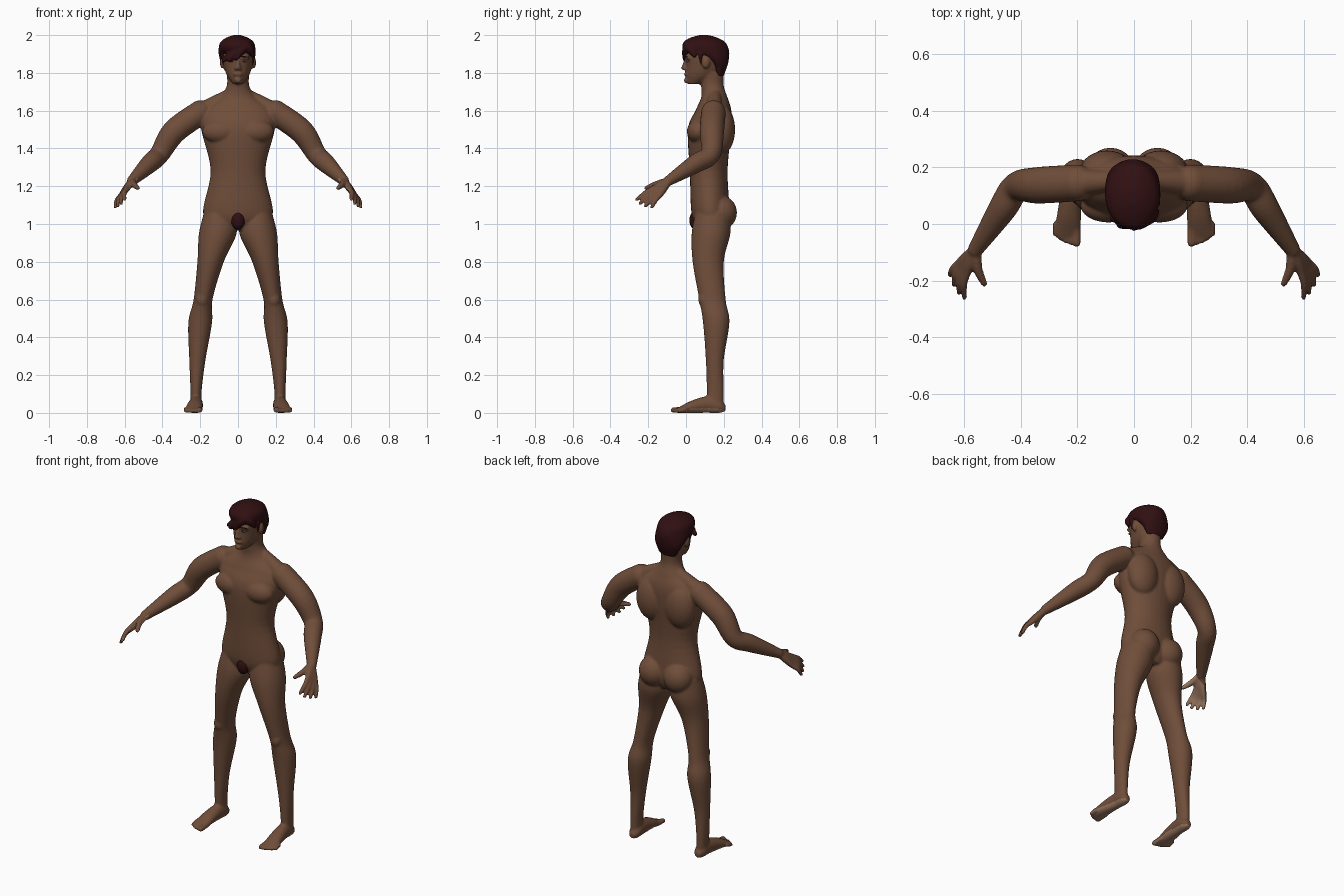
import bpy, bmesh, math
from mathutils import Vector, Matrix

if "Cube" in bpy.data.objects:
    bpy.data.objects.remove(bpy.data.objects["Cube"])


def material(name, rgb):
    mat = bpy.data.materials.new(name)
    mat.use_nodes = True
    mat.diffuse_color = (*rgb, 1)
    shader = mat.node_tree.nodes["Principled BSDF"]
    shader.inputs["Base Color"].default_value = (*rgb, 1)
    shader.inputs["Roughness"].default_value = 0.7
    return mat


skin = material("brown skin", (0.16, 0.075, 0.042))
pale_skin = material("pale palm skin", (0.33, 0.19, 0.12))
dark_hair = material("dark hair", (0.03, 0.005, 0.006))
eye_white = material("dull eye white", (0.25, 0.2, 0.17))


def smooth_rows(rows, steps=6):
    """Pass a Catmull-Rom curve through rows of numbers."""
    rows = [Vector(row) for row in rows]
    last = len(rows) - 1
    result = []
    for i in range(last):
        before, start, end, after = (rows[max(0, min(last, i + k))] for k in (-1, 0, 1, 2))
        leave, arrive = (end - before) / 2, (after - start) / 2
        for step in range(steps):
            t = step / steps
            blend = t * t * (3 - 2 * t)
            result.append(start.lerp(end, blend) + leave * t * (1 - t) ** 2 - arrive * t * t * (1 - t))
    return result + [rows[last]]


def circle(count):
    return [(math.cos(math.tau * i / count), math.sin(math.tau * i / count)) for i in range(count)]


def skin_rings(bm, rings):
    loops = [[bm.verts.new(point) for point in ring] for ring in rings]
    count = len(loops[0])
    for lower, upper in zip(loops, loops[1:]):
        for i in range(count):
            j = (i + 1) % count
            bm.faces.new((lower[i], lower[j], upper[j], upper[i]))
    bm.faces.new(loops[0][::-1])
    bm.faces.new(loops[-1])


def loft(bm, rows, along_y=False):
    """Oval sections; rows hold position, centre x, half width, low edge, high edge."""
    rings = []
    for position, centre, half, low, high in smooth_rows(rows):
        ring = []
        for across, up in circle(32):
            x = centre + half * across
            other = (low + high) / 2 + (high - low) / 2 * up
            ring.append((x, position, other) if along_y else (x, other, position))
        rings.append(ring)
    skin_rings(bm, rings)


def ball(bm, centre, radii):
    placement = Matrix.Translation(centre) @ Matrix.Diagonal((*radii, 1))
    bmesh.ops.create_uvsphere(bm, u_segments=24, v_segments=16, radius=1, matrix=placement)


def tube(bm, points, radii):
    """Round limb along a path, with both ends rounded."""
    rows = smooth_rows([(*point, radius) for point, radius in zip(points, radii)])
    rings = []
    for i, row in enumerate(rows):
        ahead, behind = rows[min(i + 1, len(rows) - 1)], rows[max(i - 1, 0)]
        direction = (ahead - behind).xyz
        side = direction.cross(Vector((0.3, 1, 0.2))).normalized()
        up = direction.cross(side).normalized()
        rings.append([row.xyz + row.w * (side * a + up * b) for a, b in circle(20)])
    skin_rings(bm, rings)
    for end in (rows[0], rows[-1]):
        ball(bm, end.xyz, [end.w] * 3)


def apply_modifier(ob, kind, **settings):
    modifier = ob.modifiers.new(kind, kind)
    for key, value in settings.items():
        setattr(modifier, key, value)
    bpy.ops.object.modifier_apply(modifier=modifier.name)


def finish(name, bm, materials, mirror=False, voxel=None):
    """Turn the collected shapes into one smooth object, fused if a voxel size is given."""
    bmesh.ops.recalc_face_normals(bm, faces=bm.faces[:])
    mesh = bpy.data.meshes.new(name)
    bm.to_mesh(mesh)
    bm.free()
    ob = bpy.data.objects.new(name, mesh)
    bpy.context.collection.objects.link(ob)
    bpy.ops.object.select_all(action="DESELECT")
    ob.select_set(True)
    bpy.context.view_layer.objects.active = ob
    if mirror:
        apply_modifier(ob, "MIRROR", use_mirror_merge=False)
    if voxel:
        apply_modifier(ob, "REMESH", mode="VOXEL", voxel_size=voxel)
        apply_modifier(ob, "SMOOTH", factor=0.5, iterations=5)
    for mat in materials:
        ob.data.materials.append(mat)
    bpy.ops.object.shade_smooth()
    return ob


body = bmesh.new()

# Torso and neck: height, half width, front, back
torso = [(0.97, 0.09, 0.07, 0.2), (1.05, 0.185, 0.03, 0.23), (1.28, 0.145, 0.02, 0.22),
         (1.5, 0.195, 0.01, 0.24), (1.6, 0.19, 0.05, 0.24), (1.67, 0.1, 0.08, 0.22),
         (1.73, 0.06, 0.08, 0.2), (1.8, 0.06, 0.07, 0.2)]
loft(body, [(z, 0, half, front, back) for z, half, front, back in torso])
chest, shoulder_blade, buttock = (0.09, 0.065, 1.49), (0.095, 0.19, 1.5), (0.083, 0.185, 1.06)
ball(body, chest, (0.1, 0.06, 0.065))
ball(body, shoulder_blade, (0.095, 0.07, 0.13))
ball(body, buttock, (0.087, 0.085, 0.09))
neck_side, shoulder = Vector((0.04, 0.155, 1.69)), Vector((0.2, 0.145, 1.59))
tube(body, [neck_side, shoulder], [0.03, 0.05])

# Head
head = [(1.74, 0.025, 0.01, 0.07), (1.78, 0.055, 0, 0.16), (1.83, 0.073, 0, 0.2),
        (1.91, 0.083, 0, 0.22), (1.98, 0.045, 0.04, 0.16)]
loft(body, [(z, 0, half, front, back) for z, half, front, back in head])

# Nose, nostril wing, lips, chin, brow ridge and ear
tube(body, [(0, 0, 1.87), (0, -0.016, 1.825)], [0.008, 0.011])
ball(body, (0.012, -0.006, 1.822), [0.01] * 3)
ball(body, (0, -0.002, 1.793), (0.026, 0.011, 0.008))
ball(body, (0, 0, 1.76), (0.02, 0.012, 0.014))
brow_inner, brow_outer = Vector((0.013, 0, 1.885)), Vector((0.055, 0.014, 1.88))
tube(body, [brow_inner, brow_outer], [0.009, 0.009])
ball(body, (0.083, 0.105, 1.855), (0.013, 0.022, 0.032))

# Arm
elbow, wrist = Vector((0.415, 0.13, 1.37)), Vector((0.56, -0.09, 1.23))
upper_arm = shoulder.lerp(elbow, 0.55) + Vector((0.02, 0, 0.02))
forearm = elbow.lerp(wrist, 0.35)
tube(body, [shoulder, upper_arm, elbow, forearm, wrist], [0.065, 0.065, 0.053, 0.05, 0.028])

# Fingers fan out from the wrist, index to little finger
index_knuckle, little_knuckle = Vector((0.59, -0.17, 1.19)), Vector((0.62, -0.14, 1.15))
index_tip, little_tip = Vector((0.6, -0.26, 1.13)), Vector((0.65, -0.18, 1.09))
for finger in range(4):
    spread = finger / 3
    knuckle = index_knuckle.lerp(little_knuckle, spread)
    tip = index_tip.lerp(little_tip, spread)
    tip += (tip - knuckle) * 0.15 * math.sin(math.pi * spread)
    joint = knuckle.lerp(tip, 0.5) + Vector((0.007, 0, 0.006))
    tube(body, [wrist.lerp(knuckle, 0.1), wrist.lerp(knuckle, 0.6), knuckle, joint, tip],
         [0.02, 0.019, 0.015, 0.0125, 0.01])
tube(body, [wrist, (0.552, -0.16, 1.21), (0.53, -0.21, 1.19)], [0.02, 0.017, 0.012])

# Leg: height, centre x, half width, front, back
loft(body, [(1.06, 0.1, 0.08, 0.05, 0.23), (0.95, 0.107, 0.1, 0.03, 0.235),
            (0.8, 0.145, 0.07, 0.035, 0.2), (0.6, 0.185, 0.05, 0.07, 0.21),
            (0.48, 0.2, 0.063, 0.09, 0.23), (0.28, 0.215, 0.043, 0.105, 0.2),
            (0.12, 0.222, 0.03, 0.11, 0.2), (0.02, 0.222, 0.03, 0.11, 0.2)])
ball(body, (0.19, 0.1, 0.6), (0.035, 0.035, 0.045))

# Foot, from heel to ball, then toes that shorten outwards
loft(body, [(0.21, 0.22, 0.015, 0.01, 0.04), (0.18, 0.22, 0.033, 0, 0.07),
            (0.12, 0.222, 0.036, 0, 0.09), (0.03, 0.23, 0.043, 0, 0.065),
            (-0.045, 0.236, 0.045, 0, 0.026)], along_y=True)
for toe in range(5):
    radius = 0.011 if toe else 0.015
    x = 0.203 + 0.0185 * toe
    tip_y = -0.067 + 0.002 * toe * toe
    tube(body, [(x, 0, 0.02), (x, tip_y, radius)], [radius, radius])

body_object = finish("body", body, [skin, pale_skin], mirror=True, voxel=0.0065)

# Pale palms and soles, chosen by the way the skin faces
for face in body_object.data.polygons:
    centre, normal = face.center, face.normal
    inward = Vector((-math.copysign(0.8, centre.x), 0, -0.6))
    palm = abs(centre.x) > 0.5 and centre.y < -0.1 and normal.dot(inward) > 0.4
    sole = centre.z < 0.03 and normal.z < -0.4
    face.material_index = int(palm or sole)

# Hair cap: height, half width, front, back
hair = bmesh.new()
cap = [(1.785, 0.05, 0.15, 0.2), (1.84, 0.08, 0.13, 0.22), (1.88, 0.094, 0.07, 0.228),
       (1.92, 0.098, -0.01, 0.228), (1.96, 0.09, -0.015, 0.21), (1.985, 0.06, 0.02, 0.17),
       (2, 0.02, 0.07, 0.12)]
loft(hair, [(z, -0.005, half, front, back) for z, half, front, back in cap])

# Swept fringe locks
crown = Vector((0.04, 0.02, 1.94))
for lock_end, thickness in (((-0.075, 0.02, 1.868), 0.013), ((-0.045, 0, 1.875), 0.018),
                            ((-0.01, -0.005, 1.88), 0.015), ((0.08, 0.045, 1.89), 0.011)):
    middle = crown.lerp(Vector(lock_end), 0.5) + Vector((0, -0.004, 0.008))
    tube(hair, [crown, middle, lock_end], [0.028, 0.025, thickness])

# Sideburns and nape locks
for side in (-1, 1):
    tube(hair, [(side * 0.083, 0.075, 1.9), (side * 0.078, 0.08, 1.845)], [0.012, 0.005])
for lock in range(-3, 4):
    x, y = lock * 0.018, 0.195 - abs(lock) * 0.006
    tube(hair, [(x, y, 1.82), (x, y, 1.785 + lock % 2 * 0.005)], [0.014, 0.006])
finish("hair", hair, [dark_hair], voxel=0.006)

# Body hair patch
patch = bmesh.new()
ball(patch, (0, 0.05, 1.02), (0.036, 0.032, 0.05))
finish("pubic_hair", patch, [dark_hair])

# Eyes, irises and eyebrows
for name, mat, depth, radii in (("eyes", eye_white, 0.009, (0.013, 0.009, 0.006)),
                                ("irises", dark_hair, 0.004, [0.005] * 3)):
    part = bmesh.new()
    ball(part, (0.032, depth, 1.863), radii)
    finish(name, part, [mat], mirror=True)
eyebrows = bmesh.new()
lift = Vector((0, -0.006, 0.003))
tube(eyebrows, [brow_inner + lift, brow_outer + lift], [0.004, 0.003])
finish("eyebrows", eyebrows, [dark_hair], mirror=True)
